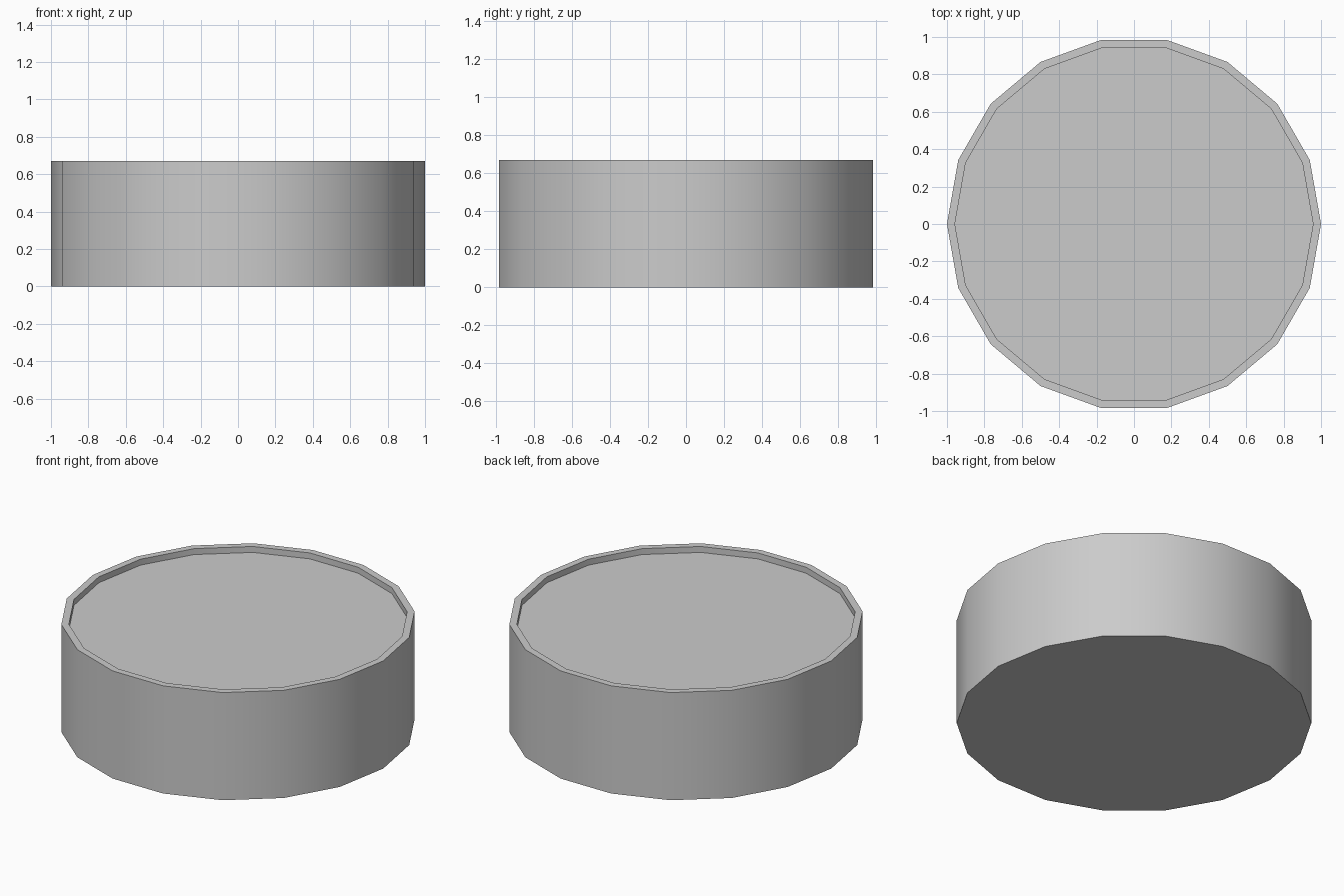
import bpy, bmesh, math

if "Cube" in bpy.data.objects:
    bpy.data.objects.remove(bpy.data.objects["Cube"])

SIDES, RADIUS, HEIGHT = 18, 1.0, 0.67
INNER, DEPTH = 0.957, 0.037

# Round drum: 18-sided solid with a shallow recess in the top
bm = bmesh.new()
bmesh.ops.create_cone(bm, cap_ends=True, segments=SIDES,
                      radius1=RADIUS, radius2=RADIUS, depth=HEIGHT)
# put a corner exactly on the x axis
a = max(bm.verts, key=lambda v: v.co.x).co
turn = -math.atan2(a.y, a.x)
for v in bm.verts:
    ang = math.atan2(v.co.y, v.co.x) + turn
    v.co.x, v.co.y = RADIUS * math.cos(ang), RADIUS * math.sin(ang)
    v.co.z += HEIGHT / 2

# Rim and sunken top
top = max(bm.faces, key=lambda f: f.calc_center_median().z)
bmesh.ops.inset_region(bm, faces=[top], thickness=(RADIUS - INNER) * math.cos(math.pi / SIDES))
ext = bmesh.ops.extrude_face_region(bm, geom=[top])
floor_verts = [g for g in ext["geom"] if isinstance(g, bmesh.types.BMVert)]
bmesh.ops.translate(bm, verts=floor_verts, vec=(0, 0, -DEPTH))
if top.is_valid:
    bmesh.ops.delete(bm, geom=[top], context='FACES')
bmesh.ops.recalc_face_normals(bm, faces=bm.faces[:])

mesh = bpy.data.meshes.new("round_drum")
bm.to_mesh(mesh)
bm.free()
drum = bpy.data.objects.new("round_drum", mesh)
bpy.context.collection.objects.link(drum)
bpy.context.view_layer.objects.active = drum
drum.select_set(True)
bpy.ops.object.shade_smooth_by_angle(angle=math.radians(30))
